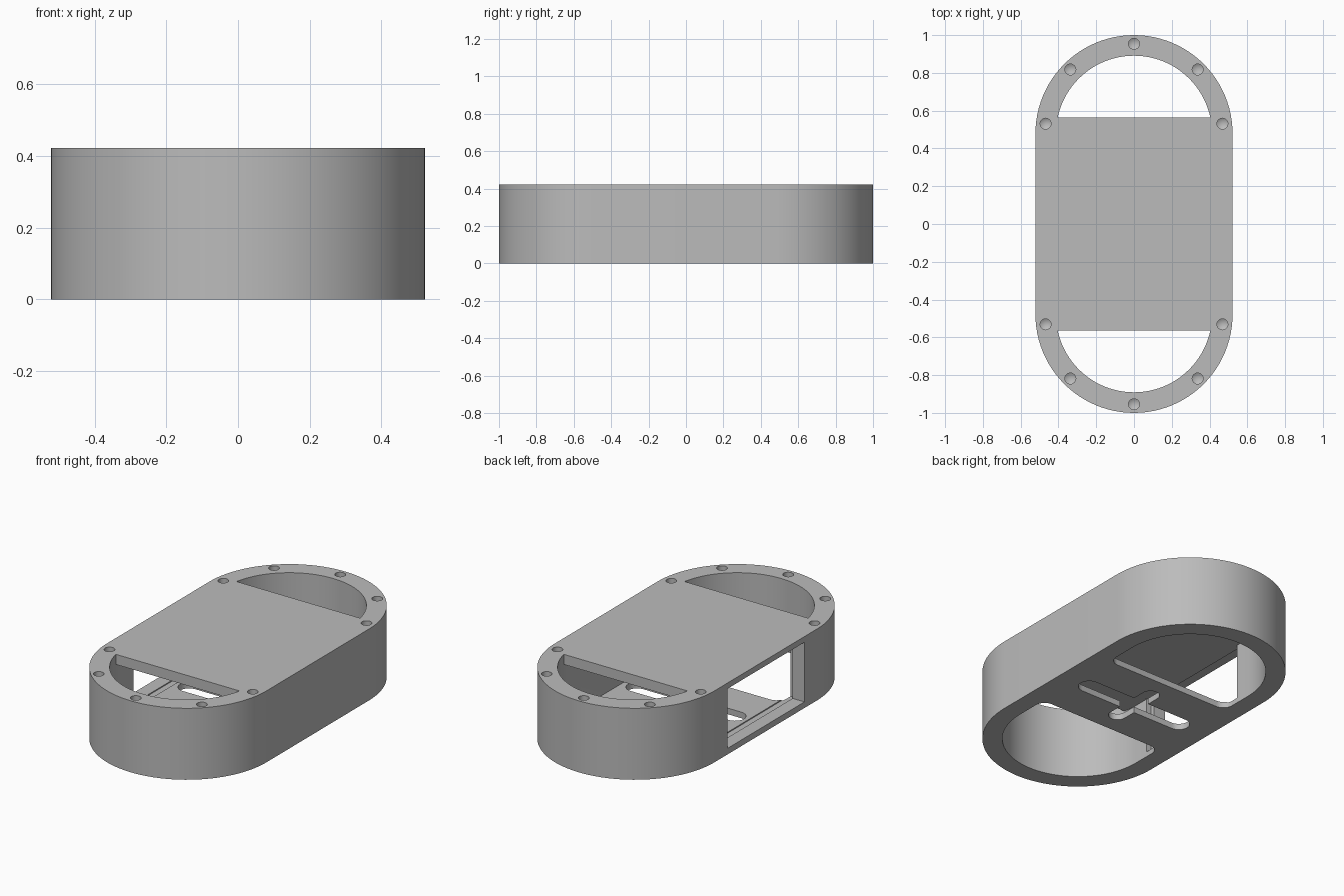
import bpy, bmesh, math

R_OUT, R_IN, END_Y, HEIGHT = 0.522, 0.413, 0.478, 0.422
ROOF_Z, FLOOR_Z = 0.362, 0.036

cube = bpy.data.objects.get("Cube")
if cube:
    bpy.data.objects.remove(cube, do_unlink=True)


def new_object(name, bm):
    bmesh.ops.recalc_face_normals(bm, faces=bm.faces[:])
    mesh = bpy.data.meshes.new(name)
    bm.to_mesh(mesh)
    bm.free()
    obj = bpy.data.objects.new(name, mesh)
    bpy.context.scene.collection.objects.link(obj)
    return obj


def prism(name, outline, z0, z1):
    bm = bmesh.new()
    face = bm.faces.new([bm.verts.new((x, y, z0)) for x, y in outline])
    top = bmesh.ops.extrude_face_region(bm, geom=[face])["geom"]
    verts = [v for v in top if isinstance(v, bmesh.types.BMVert)]
    bmesh.ops.translate(bm, verts=verts, vec=(0, 0, z1 - z0))
    return new_object(name, bm)


def arc(cx, cy, r, start, end, steps):
    angles = [math.radians(start + (end - start) * i / steps) for i in range(steps + 1)]
    return [(cx + r * math.cos(a), cy + r * math.sin(a)) for a in angles]


def stadium(r, half, steps=48):
    return arc(0, half, r, 0, 180, steps) + arc(0, -half, r, 180, 360, steps)


def box(name, x0, x1, y, z0, z1):
    return prism(name, [(x0, -y), (x1, -y), (x1, y), (x0, y)], z0, z1)


def cut(obj, cutter):
    mod = obj.modifiers.new("cut", "BOOLEAN")
    mod.operation = "DIFFERENCE"
    mod.solver = "EXACT"
    mod.object = cutter
    bpy.ops.object.select_all(action="DESELECT")
    bpy.context.view_layer.objects.active = obj
    obj.select_set(True)
    bpy.ops.object.modifier_apply(modifier=mod.name)
    bpy.data.objects.remove(cutter, do_unlink=True)


# Interior void, leaving room for the roof panel and the floor web
void = prism("void_cutter", stadium(R_IN, END_Y), -0.2, 0.7)
cut(void, box("roof_space", -0.6, 0.6, 0.563, ROOF_Z, 0.9))
fillet = 0.06
corner = arc(R_IN - fillet, 0.28 + fillet, fillet, 0, -90, 8)
edge = [(0.6, 0.28 + fillet)] + corner
edge += [(-x, y) for x, y in reversed(edge)]
web = edge + [(-x, -y) for x, y in edge]
cut(void, prism("floor_space", web, -0.4, FLOOR_Z))

# Outer shell
body = prism("case_body", stadium(R_OUT, END_Y), 0, HEIGHT)
cut(body, void)

# Side window with a wider rebate on the inside
cut(body, box("window_cutter", -0.7, -0.444, 0.36, FLOOR_Z, 0.388))
cut(body, box("rebate_cutter", -0.4445, -0.405, 0.385, 0.03, 0.365))

# Cross-shaped slot in the floor
long_arm = [(y, x) for x, y in stadium(0.06, 0.32, 12)]
cut(body, prism("slot_across", long_arm, -0.1, 0.1))
cut(body, prism("slot_along", stadium(0.05, 0.14, 12), -0.1, 0.1))

# Blind screw holes with conical bottoms, around both ends
bm = bmesh.new()
for side in (1, -1):
    for x, y in ((0, 0.954), (0.337, 0.818), (-0.337, 0.818), (0.468, 0.531), (-0.468, 0.531)):
        rings = []
        for z in (HEIGHT + 0.05, HEIGHT - 0.1):
            rings.append([bm.verts.new((px, py, z)) for px, py in arc(x, side * y, 0.029, 0, 345, 23)])
        tip = bm.verts.new((x, side * y, HEIGHT - 0.118))
        bm.faces.new(rings[0])
        for i in range(24):
            j = (i + 1) % 24
            bm.faces.new((rings[0][i], rings[0][j], rings[1][j], rings[1][i]))
            bm.faces.new((rings[1][i], rings[1][j], tip))
cut(body, new_object("screw_cutter", bm))

# Single grey finish
grey = bpy.data.materials.new("plain_grey")
grey.use_nodes = True
colour = (0.5, 0.5, 0.5, 1)
grey.diffuse_color = colour
grey.node_tree.nodes["Principled BSDF"].inputs["Base Color"].default_value = colour
body.data.materials.clear()
body.data.materials.append(grey)
for poly in body.data.polygons:
    poly.material_index = 0

bpy.context.view_layer.objects.active = body
body.select_set(True)
bpy.ops.object.shade_smooth_by_angle(angle=math.radians(30))
